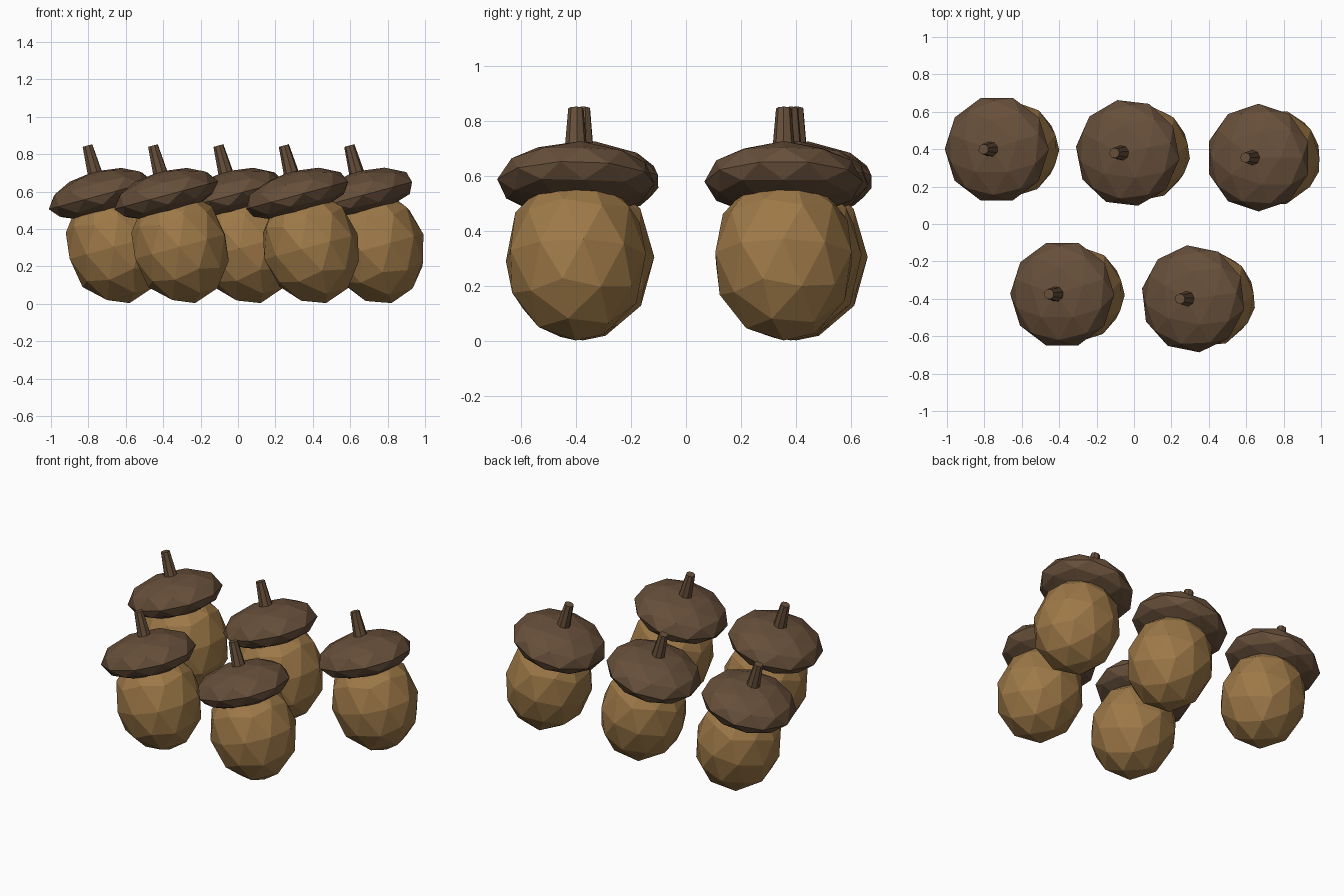
import bpy, math
from mathutils import Matrix, Vector

if "Cube" in bpy.data.objects:
    bpy.data.objects.remove(bpy.data.objects["Cube"])


def material(name, color):
    m = bpy.data.materials.new(name)
    m.diffuse_color = (*color, 1)
    m.use_nodes = True
    m.node_tree.nodes["Principled BSDF"].inputs["Base Color"].default_value = m.diffuse_color
    return m


NUT = material("nut tan", (0.34, 0.19, 0.064))
CAP = material("cap brown", (0.135, 0.078, 0.042))

TILT = Matrix.Rotation(math.radians(-15), 4, 'Y')


def place(obj, name, mat, frame, height, spin, scale):
    """Put a part on the leaning axis of one acorn."""
    obj.name = name
    obj.data.materials.append(mat)
    local = Matrix.Translation((0, 0, height)) @ Matrix.Rotation(spin, 4, 'Z')
    obj.data.transform(frame @ local @ Matrix.Diagonal((*scale, 1)))
    obj.data.update()


def ball():
    bpy.ops.mesh.primitive_ico_sphere_add(subdivisions=2, radius=1)
    return bpy.context.object


def acorn(x, y, spin):
    frame = Matrix.Translation((x, y, 0.305)) @ TILT
    # faceted nut
    place(ball(), "nut", NUT, frame, 0, spin + 0.3, (0.26, 0.26, 0.312))
    # flattened cap, fuller above its rim than below
    cap = ball()
    for v in cap.data.vertices:
        if v.co.z < 0:
            v.co.z *= 0.85
    place(cap, "cap", CAP, frame, 0.285, spin, (0.288, 0.288, 0.132))
    # tapered stem
    bpy.ops.mesh.primitive_cone_add(vertices=8, radius1=0.045, radius2=0.028, depth=0.2)
    stem = bpy.context.object
    place(stem, "stem", CAP, frame, 0.46, spin, (1, 1, 1))


# back row of three, front row of two
SPOTS = [(-0.66, 0.40, 0.31), (0.04, 0.38, 0.2), (0.74, 0.355, 0.0),
         (-0.31, -0.375, 0.31), (0.39, -0.40, 0.12)]
for x, y, spin in SPOTS:
    acorn(x, y, spin)
